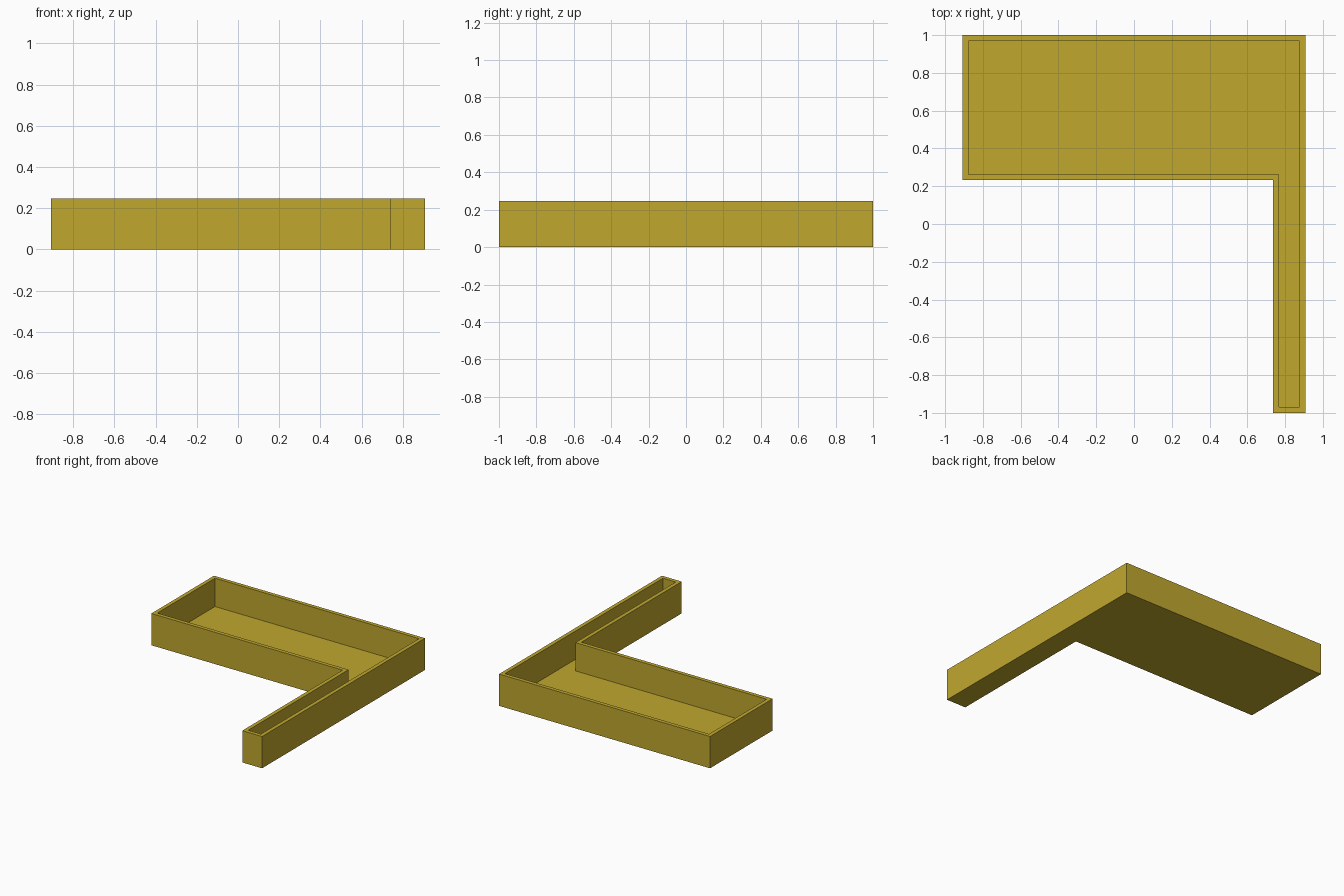
import bpy, bmesh

if "Cube" in bpy.data.objects:
    bpy.data.objects.remove(bpy.data.objects["Cube"])

W, D, H = 0.907, 1.0, 0.247   # half width, half depth, height
T, FLOOR = 0.03, 0.027        # wall and floor thickness
NX, NY = 0.737, 0.232         # inside corner of the L

mat = bpy.data.materials.new("mustard_yellow")
mat.diffuse_color = (0.53, 0.39, 0.027, 1)
mat.use_nodes = True
mat.node_tree.nodes["Principled BSDF"].inputs["Base Color"].default_value = mat.diffuse_color


def outline(t):
    """L-shaped outline, moved inward by t."""
    return [(-W + t, NY + t), (NX + t, NY + t), (NX + t, -D + t),
            (W - t, -D + t), (W - t, D - t), (-W + t, D - t)]


bm = bmesh.new()


def ring(t, z):
    return [bm.verts.new((x, y, z)) for x, y in outline(t)]


def bridge(a, b):
    for i in range(len(a)):
        j = (i + 1) % len(a)
        bm.faces.new((a[i], a[j], b[j], b[i]))


# outer wall, rim, inner wall, then underside and tray floor
rings = [ring(0, 0), ring(0, H), ring(T, H), ring(T, FLOOR)]
for a, b in zip(rings, rings[1:]):
    bridge(a, b)
bm.faces.new(rings[0][::-1])
bm.faces.new(rings[-1])
bmesh.ops.recalc_face_normals(bm, faces=bm.faces)

mesh = bpy.data.meshes.new("l_shaped_tray")
bm.to_mesh(mesh)
bm.free()
mesh.materials.append(mat)
tray = bpy.data.objects.new("l_shaped_tray", mesh)
bpy.context.collection.objects.link(tray)
